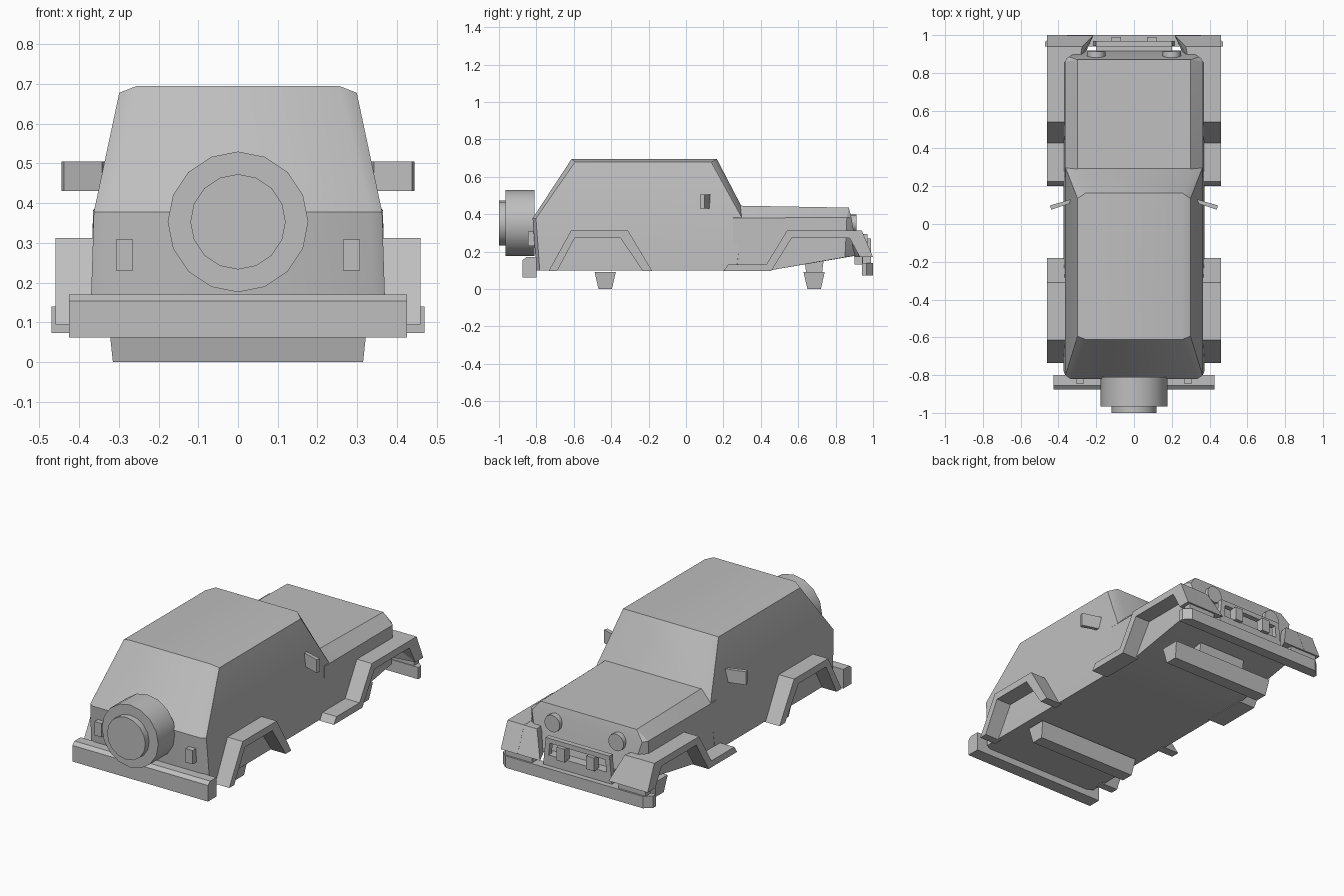
import bpy, bmesh, math
from mathutils import Matrix

cube = bpy.data.objects.get("Cube")
if cube:
    bpy.data.objects.remove(cube, do_unlink=True)

GREY = (0.52, 0.52, 0.52, 1)
grey = bpy.data.materials.new("plain_grey")
grey.use_nodes = True
grey.diffuse_color = GREY
grey.node_tree.nodes["Principled BSDF"].inputs["Base Color"].default_value = GREY


def finish(bm, name):
    bmesh.ops.recalc_face_normals(bm, faces=bm.faces)
    mesh = bpy.data.meshes.new(name)
    bm.to_mesh(mesh)
    bm.free()
    mesh.materials.append(grey)
    obj = bpy.data.objects.new(name, mesh)
    bpy.context.collection.objects.link(obj)
    bpy.ops.object.select_all(action='DESELECT')
    obj.select_set(True)
    bpy.context.view_layer.objects.active = obj
    bpy.ops.object.shade_smooth_by_angle(angle=math.radians(28))
    return obj


def hull(name, points):
    """Faceted solid wrapped around a few corner points."""
    bm = bmesh.new()
    for p in points:
        bm.verts.new(p)
    bmesh.ops.convex_hull(bm, input=bm.verts[:])
    loose = [v for v in bm.verts if not v.link_faces]
    bmesh.ops.delete(bm, geom=loose, context='VERTS')
    bmesh.ops.dissolve_limit(bm, angle_limit=math.radians(1),
                             verts=bm.verts[:], edges=bm.edges[:])
    return finish(bm, name)


def box(name, x, y, z):
    return hull(name, [(a, b, c) for a in x for b in y for c in z])


def both(points):
    """Add the mirror image of every point."""
    return [(s * x, y, z) for x, y, z in points for s in (-1, 1)]


def prism(name, profile, x0, x1):
    """Extrude a (y, z) outline across x."""
    bm = bmesh.new()
    face = bm.faces.new([bm.verts.new((x0, y, z)) for y, z in profile])
    out = bmesh.ops.extrude_face_region(bm, geom=[face])["geom"]
    bmesh.ops.translate(bm, vec=(x1 - x0, 0, 0),
                        verts=[v for v in out if isinstance(v, bmesh.types.BMVert)])
    return finish(bm, name)


def disc(name, x, z, y0, y1, r, sides):
    """Cylinder lying along y."""
    bm = bmesh.new()
    place = Matrix.Translation((x, (y0 + y1) / 2, z)) @ Matrix.Rotation(math.pi / 2, 4, 'X')
    bmesh.ops.create_cone(bm, cap_ends=True, segments=sides, radius1=r, radius2=r,
                          depth=abs(y1 - y0), matrix=place)
    return finish(bm, name)


# Cabin: stacked outlines with cut corners, from floor to roof
cabin = []
for z, w, back, front, cut in ((0.10, 0.372, -0.80, 0.30, 0.035),
                               (0.378, 0.363, -0.82, 0.33, 0.028),
                               (0.678, 0.299, -0.612, 0.165, 0.03)):
    cabin += [(w - cut, back, z), (w, back + 0.018, z),
              (w, front - 0.03, z), (w - 0.06, front, z)]
cabin += [(0.255, -0.612, 0.695), (0.255, 0.165, 0.695)]
hull("cabin", both(cabin))

# Front body with bonnet and tapered nose
hull("front_body", both([
    (0.37, 0.25, 0.10), (0.365, 0.25, 0.38), (0.30, 0.25, 0.446),
    (0.37, 0.45, 0.10), (0.37, 0.85, 0.17), (0.365, 0.86, 0.382),
    (0.30, 0.87, 0.435), (0.345, 0.885, 0.38), (0.29, 0.918, 0.18)]))

# Spare wheel on the tail
disc("spare_wheel", 0, 0.353, -0.965, -0.81, 0.177, 16)
disc("spare_wheel_hub", 0, 0.353, -1.0, -0.96, 0.12, 16)

# Rear bumper with a sloped top lip
hull("rear_bumper", both([
    (0.425, -0.875, 0.062), (0.425, -0.80, 0.062), (0.425, -0.875, 0.153),
    (0.425, -0.855, 0.17), (0.425, -0.80, 0.17)]))

# Front bumper with clipped ends
hull("front_bumper", both([
    (x, y, z) for x, y in ((0.47, 0.94), (0.47, 0.965), (0.43, 1.0))
    for z in (0.073, 0.14)]))

# Tapered underside blocks
for name, y in (("rear_axle_block", -0.432), ("front_axle_block", 0.685)):
    hull(name, both([(0.325, y - 0.057, 0.092), (0.325, y + 0.057, 0.092),
                     (0.315, y - 0.036, 0), (0.315, y + 0.036, 0)]))
hull("front_axle_mount", both([(0.15, 0.642, 0.09), (0.15, 0.728, 0.09),
                               (0.15, 0.632, 0.17), (0.15, 0.738, 0.17)]))

# Wheel arch outlines
REAR_ARCH = [(-0.735, 0.095), (-0.615, 0.312), (-0.31, 0.312), (-0.18, 0.095),
             (-0.23, 0.095), (-0.35, 0.272), (-0.595, 0.272), (-0.69, 0.095)]
FRONT_ARCH = [(0.20, 0.095), (0.225, 0.132), (0.43, 0.132), (0.54, 0.312),
              (0.94, 0.312), (1.0, 0.17), (0.93, 0.17), (0.875, 0.272),
              (0.565, 0.272), (0.455, 0.095)]

for s, side in ((-1, "right"), (1, "left")):
    prism(side + "_rear_arch", REAR_ARCH, s * 0.355, s * 0.46)
    prism(side + "_front_arch", FRONT_ARCH, s * 0.355, s * 0.46)

    # Wing nose turning inward ahead of the wheel
    hull(side + "_wing_nose", [(s * x, y, z) for x, y, z in (
        (0.459, 0.88, 0.311), (0.459, 0.94, 0.311), (0.459, 0.999, 0.17),
        (0.459, 0.93, 0.17), (0.285, 0.88, 0.311), (0.275, 0.94, 0.311),
        (0.215, 0.999, 0.17), (0.26, 0.90, 0.17))])
    box(side + "_bumper_lamp", (s * 0.27, s * 0.44), (0.945, 0.99), (0.135, 0.172))

    # Lights
    disc(side + "_headlight", s * 0.2, 0.35, 0.87, 0.912, 0.048, 16)
    box(side + "_tail_light", (s * 0.264, s * 0.307), (-0.845, -0.79), (0.23, 0.308))

    # Door mirror, swept back at the tip
    hull(side + "_mirror", [(s * x, y, z) for x, y in (
        (0.335, 0.13), (0.342, 0.108), (0.445, 0.098), (0.438, 0.076))
        for z in (0.43, 0.505)])

    # Guard bar leg and tow block
    hull(side + "_guard_leg", [(s * x, y, z) for x, z in (
        (0.172, 0.29), (0.2, 0.29), (0.188, 0.13), (0.216, 0.13))
        for y in (0.942, 0.97)])
    box(side + "_tow_block", (s * 0.068, s * 0.118), (0.945, 0.99), (0.195, 0.27))

# Guard bars between the wing noses
box("guard_top_bar", (-0.2, 0.2), (0.94, 0.97), (0.268, 0.295))
box("guard_lower_bar", (-0.2, 0.2), (0.90, 0.97), (0.13, 0.2))
